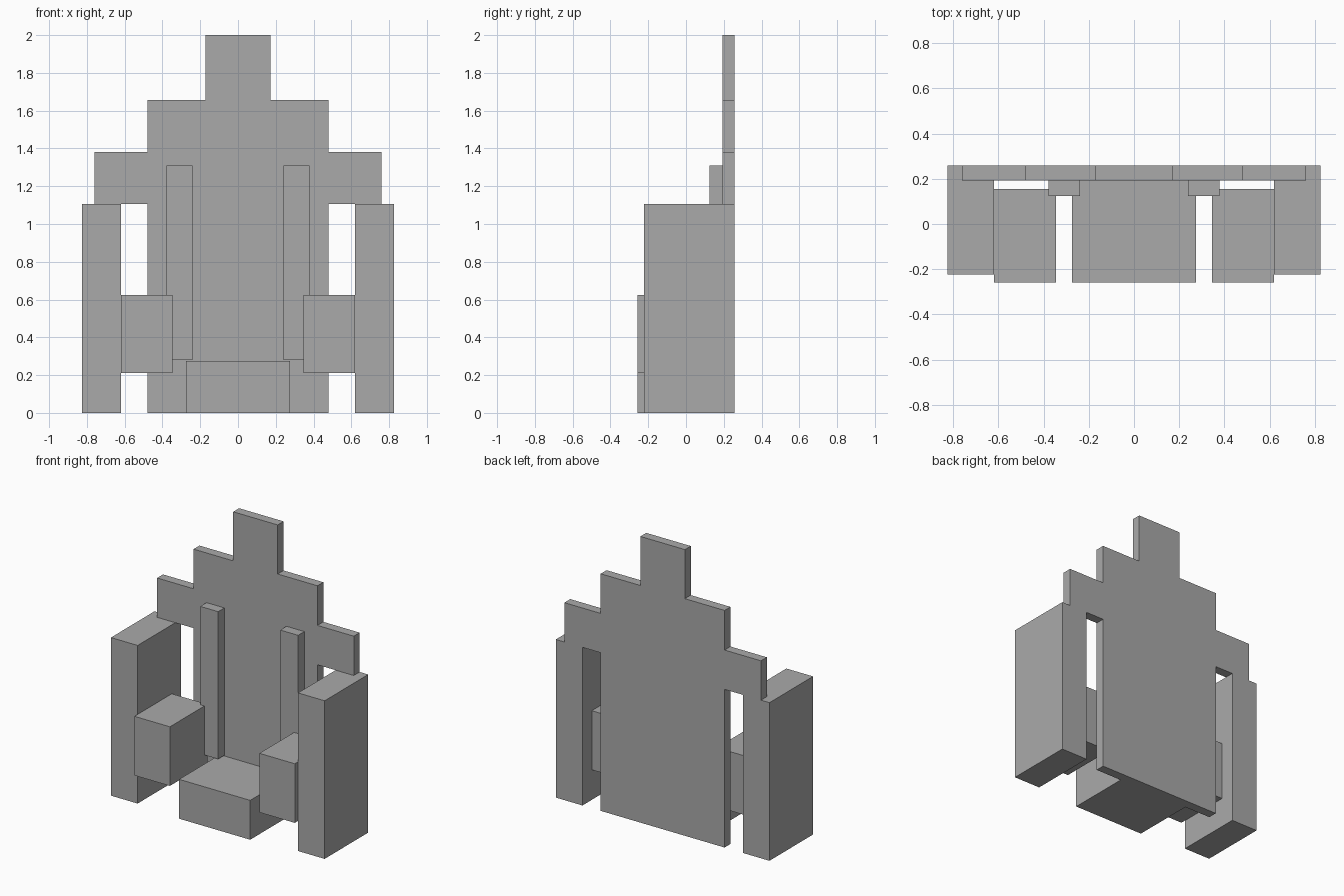
import bpy
import bmesh

if "Cube" in bpy.data.objects:
    bpy.data.objects.remove(bpy.data.objects["Cube"])

grey = bpy.data.materials.new("plain grey")
grey.diffuse_color = (0.4, 0.4, 0.4, 1.0)
grey.use_nodes = True
grey.node_tree.nodes["Principled BSDF"].inputs["Base Color"].default_value = grey.diffuse_color


def prism(name, outline, y0, y1):
    """Extrude a front (x, z) outline from y0 back to y1."""
    bm = bmesh.new()
    face = bm.faces.new([bm.verts.new((x, y0, z)) for x, z in outline])
    new = bmesh.ops.extrude_face_region(bm, geom=[face])["geom"]
    moved = [v for v in new if isinstance(v, bmesh.types.BMVert)]
    bmesh.ops.translate(bm, verts=moved, vec=(0, y1 - y0, 0))
    bmesh.ops.recalc_face_normals(bm, faces=bm.faces)
    mesh = bpy.data.meshes.new(name)
    bm.to_mesh(mesh)
    bm.free()
    mesh.materials.append(grey)
    obj = bpy.data.objects.new(name, mesh)
    bpy.context.collection.objects.link(obj)
    return obj


def box(name, x0, x1, y0, y1, z0, z1):
    return prism(name, [(x0, z0), (x1, z0), (x1, z1), (x0, z1)], y0, y1)


# Stepped backrest with shoulders and head, mirrored from its right half
half = [(0.479, 0), (0.479, 1.105), (0.76, 1.105), (0.76, 1.38),
        (0.479, 1.38), (0.479, 1.657), (0.172, 1.657), (0.172, 2.0)]
prism("backrest", half + [(-x, z) for x, z in reversed(half)], 0.193, 0.258)

# Seat block
box("seat", -0.275, 0.275, -0.258, 0.193, 0, 0.275)

# Paired parts: (inner x, outer x, front y, back y, bottom z, top z)
pairs = {
    "side_pillar": (0.62, 0.826, -0.223, 0.258, 0, 1.105),
    "armrest": (0.346, 0.62, -0.258, 0.155, 0.21, 0.623),
    "back_strip": (0.24, 0.378, 0.124, 0.193, 0.28, 1.31),
}
for name, (xi, xo, y0, y1, z0, z1) in pairs.items():
    box(name + "_right", xi, xo, y0, y1, z0, z1)
    box(name + "_left", -xo, -xi, y0, y1, z0, z1)
